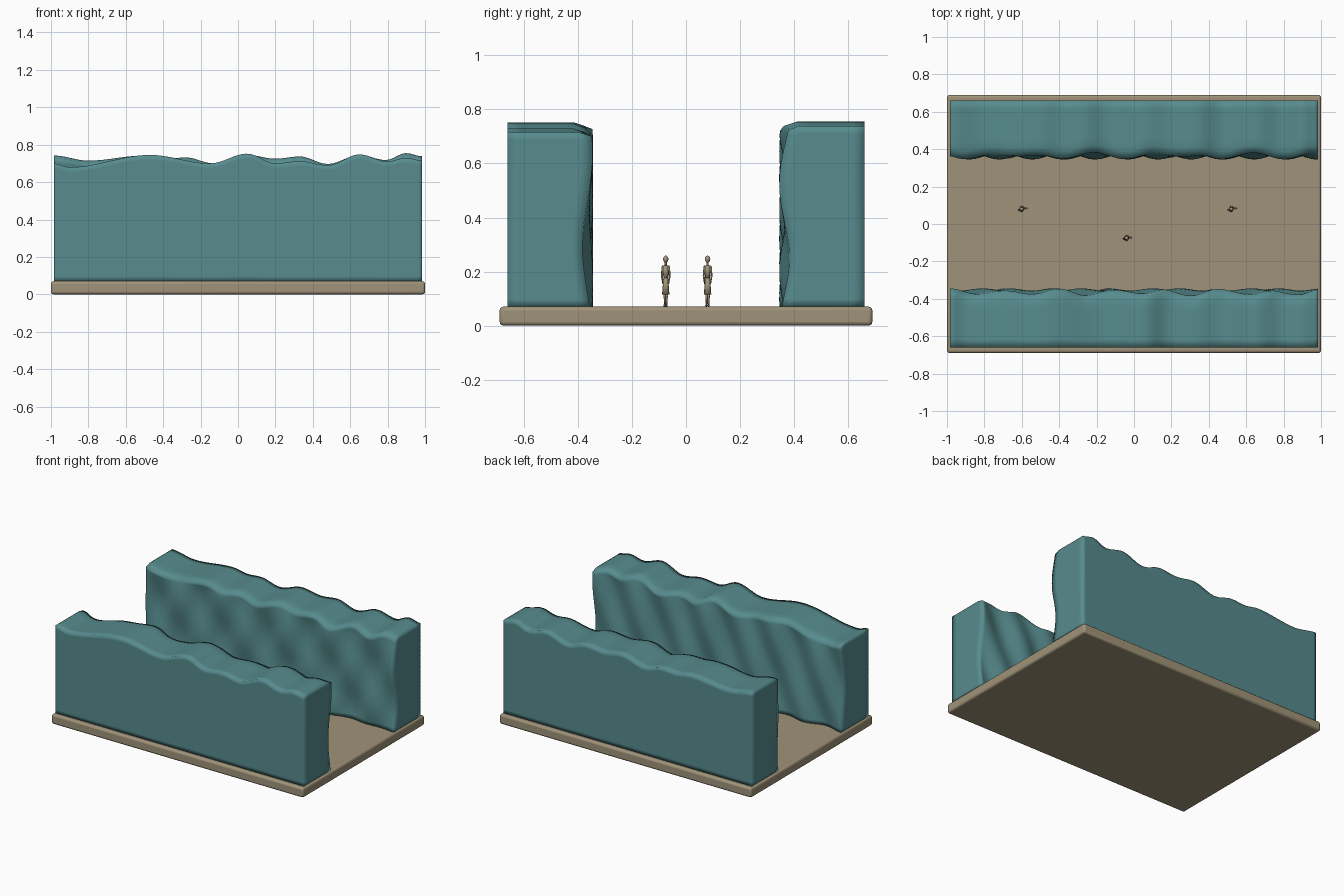
import bpy, bmesh
from math import sin, cos, pi, radians
from mathutils import Matrix, Vector

old = bpy.data.objects.get("Cube")
if old:
    bpy.data.objects.remove(old, do_unlink=True)


def material(name, rgb):
    m = bpy.data.materials.new(name)
    m.use_nodes = True
    m.diffuse_color = (*rgb, 1)
    m.node_tree.nodes["Principled BSDF"].inputs["Base Color"].default_value = (*rgb, 1)
    return m


TEAL = material("sea_teal", (0.095, 0.26, 0.27))
SAND = material("sand_tan", (0.35, 0.29, 0.19))


def finish(bm, name, mat, smooth=True):
    bmesh.ops.recalc_face_normals(bm, faces=bm.faces)
    mesh = bpy.data.meshes.new(name)
    for f in bm.faces:
        f.smooth = smooth
    bm.to_mesh(mesh)
    bm.free()
    mesh.materials.append(mat)
    ob = bpy.data.objects.new(name, mesh)
    bpy.context.collection.objects.link(ob)
    return ob


def crest(points, x):
    """Wave height at x, eased between crests and troughs."""
    for (x0, z0), (x1, z1) in zip(points, points[1:]):
        if x <= x1:
            t = max(0, (x - x0) / (x1 - x0))
            return z0 + (z1 - z0) * (1 - cos(pi * t)) / 2
    return points[-1][1]


def box_grid(nx, ny, nz):
    """Unit cube with its own number of divisions on each axis."""
    bm = bmesh.new()
    top = Matrix.Translation((0, 0, 0.5))
    sides = [(0, "X", nx, ny), (180, "X", nx, ny), (90, "X", nx, nz),
             (-90, "X", nx, nz), (90, "Y", nz, ny), (-90, "Y", nz, ny)]
    for angle, axis, a, b in sides:
        rot = Matrix.Rotation(radians(angle), 4, axis)
        bmesh.ops.create_grid(bm, x_segments=a, y_segments=b, size=0.5, matrix=rot @ top)
    bmesh.ops.remove_doubles(bm, verts=bm.verts, dist=0.0005)
    return bm


# Sand slab with rounded edges
bm = bmesh.new()
bmesh.ops.create_cube(bm, size=1, matrix=Matrix.Translation((0, 0, 0.035))
                      @ Matrix.Diagonal((2, 1.38, 0.07, 1)))
slab = finish(bm, "sand_base", SAND, False)
bev = slab.modifiers.new("rounded_edges", "BEVEL")
bev.width, bev.segments = 0.014, 3
bpy.context.view_layer.objects.active = slab
slab.select_set(True)
bpy.ops.object.shade_smooth_by_angle(angle=radians(35))


# Walls of water: flat outside, rippled inside, wavy on top
def water_wall(name, side, points, ripple):
    bm = box_grid(90, 7, 24)
    for v in bm.verts:
        x = v.co.x * 1.97
        depth, up = v.co.y + 0.5, v.co.z + 0.5
        z = 0.07 + up * (crest(points, x) - 0.07)
        inner = 0.364 + ripple(x, z)
        if depth > 0.99:
            z -= 0.014 * max(0, up - 0.9) / 0.1
        v.co = (x, side * (0.66 + depth * (inner - 0.66)), z)
    return finish(bm, name, TEAL)


front_crest = [(-.985, .70), (-.9, .68), (-.47, .745), (-.15, .70), (.05, .752),
               (.2, .70), (.33, .712), (.48, .69), (.65, .748), (.8, .71),
               (.9, .73), (.985, .715)]
back_crest = [(-.985, .742), (-.8, .715), (-.5, .742), (-.38, .725), (-.28, .732),
              (-.13, .70), (.05, .745), (.2, .725), (.33, .737), (.48, .697),
              (.65, .745), (.79, .718), (.9, .755), (.985, .738)]
water_wall("front_water_wall", -1, front_crest,
           lambda x, z: 0.014 * sin(22 * x - 10 * z + 1.86) + 0.006 * sin(13 * x + 6 * z))
water_wall("back_water_wall", 1, back_crest,
           lambda x, z: 0.010 * sin(22 * x - 11 * z + 1.5) + 0.009 * sin(15 * x + 12 * z + 2.6))


# Walking figures
def limb(bm, a, b, r0, r1, flat=1):
    a, b = Vector(a), Vector(b)
    d = b - a
    m = Matrix.Translation((a + b) / 2) @ d.to_track_quat("Z", "Y").to_matrix().to_4x4()
    m = m @ Matrix.Diagonal((flat, 1, 1, 1))
    bmesh.ops.create_cone(bm, cap_ends=True, segments=10, radius1=r0, radius2=r1,
                          depth=d.length, matrix=m)


def ball(bm, at, size):
    bmesh.ops.create_uvsphere(bm, u_segments=12, v_segments=8, radius=1,
                              matrix=Matrix.Translation(at) @ Matrix.Diagonal((*size, 1)))


def figure(name, x, y, turn):
    bm = bmesh.new()
    ball(bm, (0, 0, 0.176), (0.011, 0.010, 0.013))
    limb(bm, (0, 0, 0.15), (0, 0, 0.17), 0.004, 0.004)
    limb(bm, (0, 0, 0.105), (0, 0, 0.153), 0.009, 0.011)
    limb(bm, (0, 0, 0.045), (0, 0, 0.108), 0.014, 0.009)
    for s in (-1, 1):
        ball(bm, (0, s * 0.010, 0.148), (0.005, 0.005, 0.005))
        limb(bm, (0, s * 0.011, 0.148), (-s * 0.005, s * 0.014, 0.115), 0.0045, 0.0035)
        limb(bm, (-s * 0.005, s * 0.014, 0.115), (s * 0.008, s * 0.012, 0.085), 0.0035, 0.0025)
        limb(bm, (s * 0.004, s * 0.005, 0.055), (s * 0.016, s * 0.006, 0.005), 0.005, 0.003)
        ball(bm, (s * 0.016 + 0.005, s * 0.007, 0.004), (0.009, 0.004, 0.004))
    ob = finish(bm, name, SAND)
    ob.location = (x, y, 0.07)
    ob.rotation_euler.z = turn


for name, x, y, turn in [("left_walker", 0.52, 0.08, -0.15),
                         ("middle_walker", -0.04, -0.075, -0.2),
                         ("right_walker", -0.60, 0.08, -0.15)]:
    figure(name, x, y, turn)
